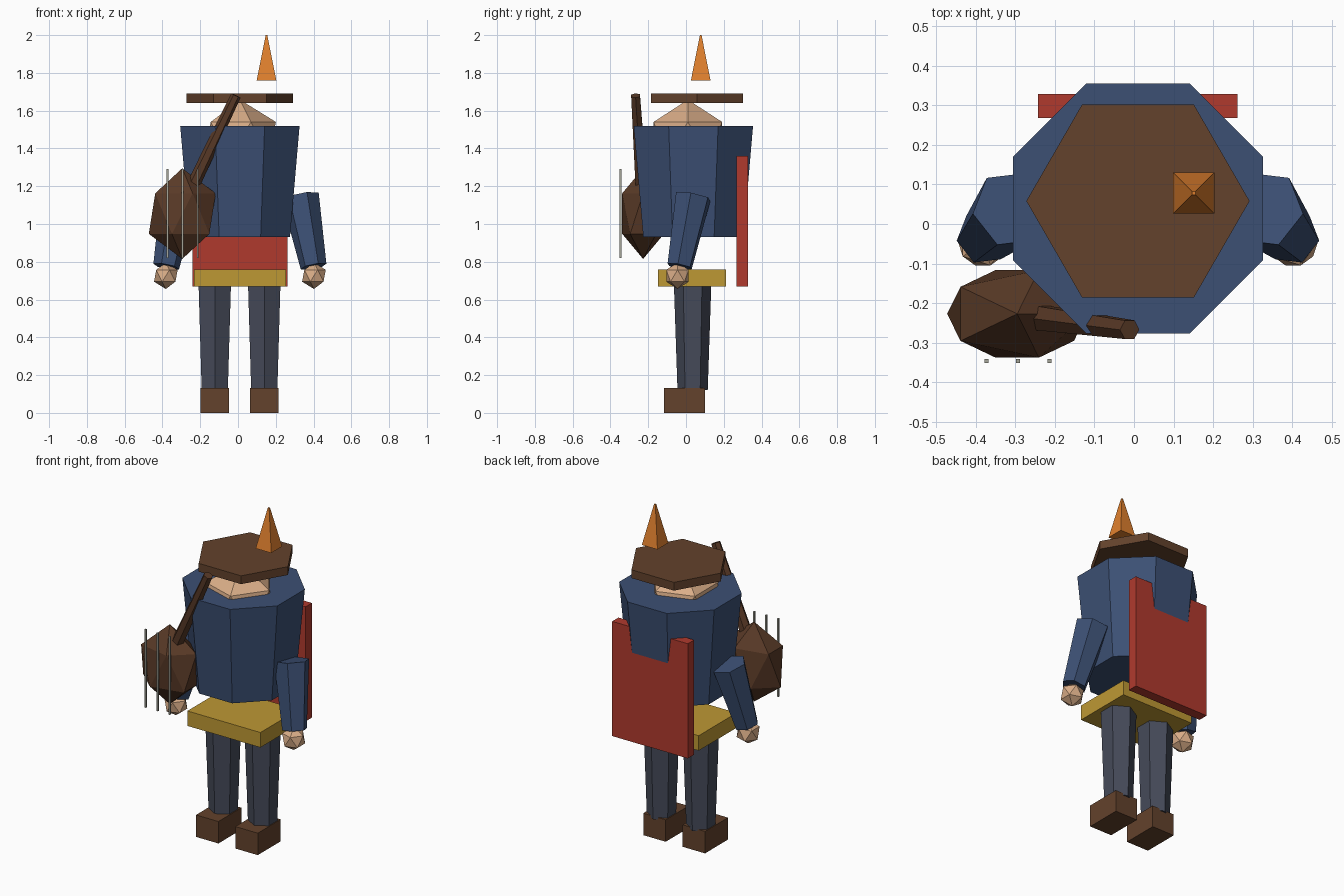
import bpy, bmesh
from math import cos, sin, radians
from mathutils import Vector

cube = bpy.data.objects.get("Cube")
if cube:
    bpy.data.objects.remove(cube, do_unlink=True)


def material(name, color):
    m = bpy.data.materials.new(name)
    m.use_nodes = True
    m.diffuse_color = (*color, 1)
    m.node_tree.nodes["Principled BSDF"].inputs["Base Color"].default_value = (*color, 1)
    return m


blue = material("blue cloth", (0.045, 0.08, 0.175))
brown = material("brown leather", (0.125, 0.054, 0.025))
wood = material("dark wood", (0.1, 0.042, 0.02))
red = material("red cloth", (0.434, 0.042, 0.027))
yellow = material("yellow belt", (0.515, 0.314, 0.034))
skin = material("skin", (0.7, 0.42, 0.246))
orange = material("orange feather", (0.745, 0.216, 0.027))
slate = material("slate trousers", (0.061, 0.07, 0.102))
grey = material("grey string", (0.38, 0.38, 0.32))


def finish(name, bm, mat):
    bmesh.ops.recalc_face_normals(bm, faces=bm.faces)
    mesh = bpy.data.meshes.new(name)
    bm.to_mesh(mesh)
    bm.free()
    mesh.materials.append(mat)
    ob = bpy.data.objects.new(name, mesh)
    bpy.context.collection.objects.link(ob)
    return ob


def box(name, center, size, mat):
    bm = bmesh.new()
    bmesh.ops.create_cube(bm, size=1)
    bmesh.ops.scale(bm, vec=size, verts=bm.verts)
    bmesh.ops.translate(bm, vec=center, verts=bm.verts)
    return finish(name, bm, mat)


def ball(name, center, radii, mat):
    bm = bmesh.new()
    bmesh.ops.create_icosphere(bm, subdivisions=1, radius=1)
    bmesh.ops.scale(bm, vec=radii, verts=bm.verts)
    bmesh.ops.translate(bm, vec=center, verts=bm.verts)
    return finish(name, bm, mat)


def prism(name, start, end, r_start, r_end, sides, phase, mat):
    """Tapered prism from start up to end; phase is the angle of its first corner."""
    start, end = Vector(start), Vector(end)
    turn = Vector((0, 0, 1)).rotation_difference(end - start)
    bm = bmesh.new()
    rings = []
    for point, r in ((start, r_start), (end, r_end)):
        angles = [radians(phase + 360 * i / sides) for i in range(sides)]
        rings.append([bm.verts.new(point + turn @ Vector((r * cos(a), r * sin(a), 0)))
                      for a in angles])
    low, high = rings
    bm.faces.new(low[::-1])
    bm.faces.new(high)
    for i in range(sides):
        j = (i + 1) % sides
        bm.faces.new((low[i], low[j], high[j], high[i]))
    return finish(name, bm, mat)


MID = 0.01  # centre line of the body

# Body, head and hat
prism("torso", (MID, 0.039, 0.93), (MID, 0.039, 1.52), 0.287, 0.342, 8, 22.5, blue)
ball("head", (MID, 0.01, 1.445), (0.213, 0.213, 0.213), skin)
prism("hat", (MID, 0.058, 1.64), (MID, 0.058, 1.69), 0.282, 0.282, 6, 0, brown)
prism("feather", (0.151, 0.078, 1.76), (0.151, 0.078, 2.0), 0.0735, 0.006, 4, 45, orange)
box("belt", (MID, 0.032, 0.715), (0.486, 0.36, 0.09), yellow)
box("cape", (MID, 0.298, 1.015), (0.504, 0.06, 0.69), red)

# Limbs on both sides
for label, s in (("left", 1), ("right", -1)):
    x = MID - 0.002 + s * 0.131
    prism(label + "_leg", (x, 0.035, 0.12), (x, 0.035, 0.71), 0.08, 0.1, 6, 90, slate)
    box(label + "_shoe", (x, -0.008, 0.066), (0.149, 0.218, 0.132), brown)
    prism(label + "_arm", (MID + s * 0.39, -0.034, 0.775), (MID + s * 0.32, 0.038, 1.145),
          0.07, 0.1, 6, -8 * s, blue)
    ball(label + "_hand", (MID + s * 0.392, -0.045, 0.726), (0.07, 0.07, 0.07), skin)

# Stringed instrument
ball("instrument_body", (-0.295, -0.227, 1.055), (0.198, 0.13, 0.24), wood)
prism("instrument_neck", (-0.25, -0.235, 1.18), (-0.011, -0.267, 1.68), 0.036, 0.027, 6, 0, wood)
for i in range(3):
    box(f"string_{i + 1}", (-0.373 + i * 0.08, -0.346, 1.055), (0.01, 0.01, 0.47), grey)
